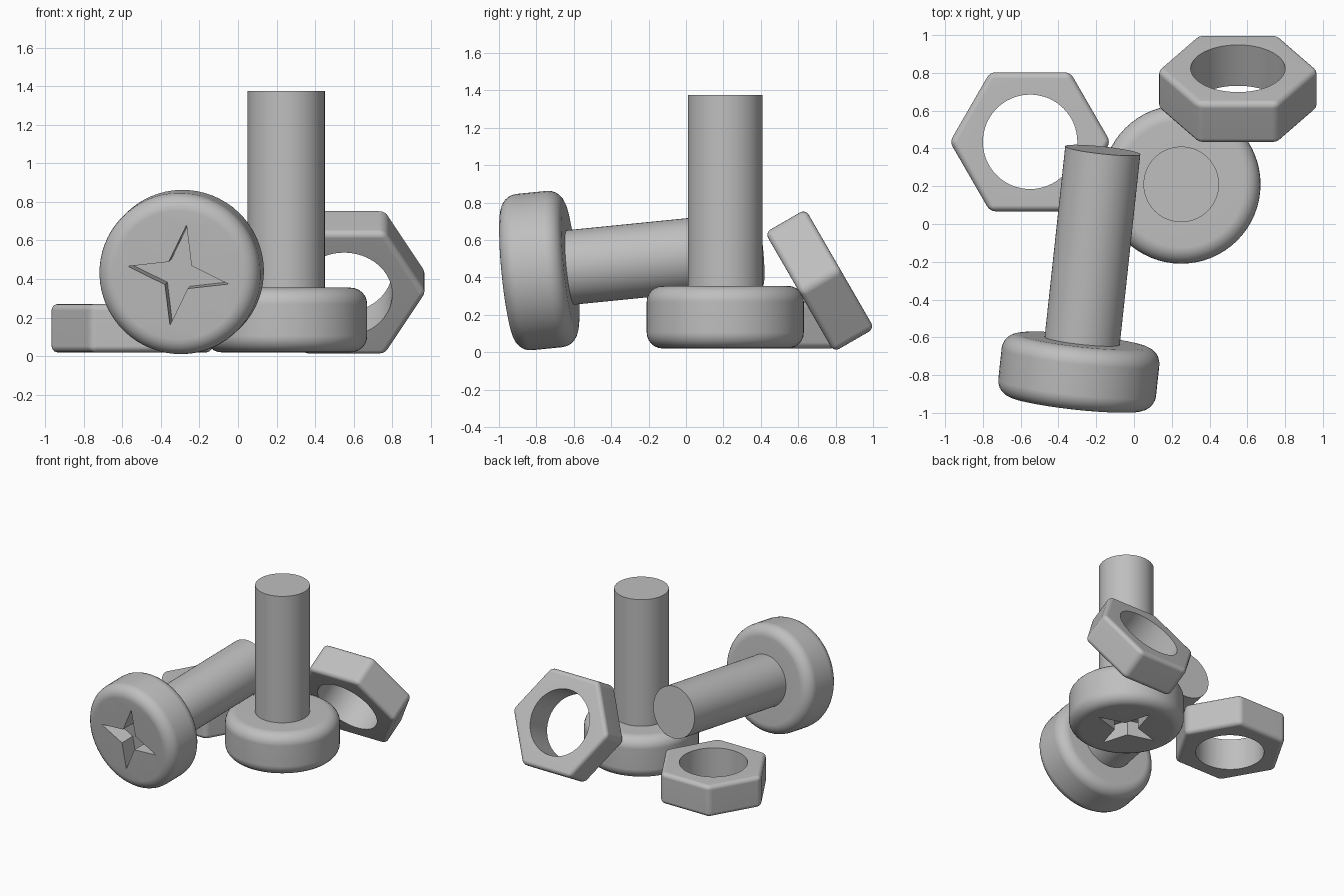
import bpy, bmesh
from math import sin, cos, pi, radians
from mathutils import Vector, Matrix

if "Cube" in bpy.data.objects:
    bpy.data.objects.remove(bpy.data.objects["Cube"])

SIDES = 64
HEAD_R, HEAD_H, HEAD_ROUND = 0.42, 0.335, 0.085
SHAFT_R, LENGTH = 0.2, 1.355
STAR_R, STAR_INNER, STAR_DEPTH = 0.265, 0.085, 0.12
NUT_R, NUT_H, HOLE_R, NUT_ROUND = 0.425, 0.25, 0.25, 0.032

steel = bpy.data.materials.new("grey steel")
steel.use_nodes = True
grey = (0.52, 0.52, 0.52, 1)
steel.diffuse_color = grey
steel.node_tree.nodes["Principled BSDF"].inputs["Base Color"].default_value = grey


def loop(bm, radii, z, sides):
    """Closed ring of edges; radii repeat around the ring."""
    verts = []
    for i in range(sides):
        a, r = 2 * pi * i / sides, radii[i % len(radii)]
        verts.append(bm.verts.new((r * cos(a), r * sin(a), z)))
    return verts, [bm.edges.new((verts[i - 1], verts[i])) for i in range(sides)]


def bridge(bm, a, b):
    for i in range(len(a)):
        bm.faces.new((a[i - 1], a[i], b[i], b[i - 1]))


def fill(bm, edges, up):
    bmesh.ops.triangle_fill(bm, edges=edges, use_beauty=True, normal=Vector((0, 0, up)))


def finish(bm, name, matrix):
    bmesh.ops.recalc_face_normals(bm, faces=bm.faces[:])
    mesh = bpy.data.meshes.new(name)
    bm.to_mesh(mesh)
    bm.free()
    mesh.materials.append(steel)
    obj = bpy.data.objects.new(name, mesh)
    bpy.context.collection.objects.link(obj)
    obj.matrix_world = matrix
    bpy.ops.object.select_all(action='DESELECT')
    obj.select_set(True)
    bpy.context.view_layer.objects.active = obj
    bpy.ops.object.shade_smooth_by_angle(angle=radians(35))
    weighted = obj.modifiers.new("flat_face_normals", 'WEIGHTED_NORMAL')
    weighted.keep_sharp = True


def bolt(name, matrix):
    bm = bmesh.new()
    # rounded head profile, then the plain shaft
    arc = [(HEAD_ROUND * sin(i * pi / 12), HEAD_ROUND * (1 - cos(i * pi / 12))) for i in range(7)]
    inner = HEAD_R - HEAD_ROUND
    profile = [(inner + dx, dz) for dx, dz in arc]
    profile += [(inner + dx, HEAD_H - dz) for dx, dz in reversed(arc)]
    profile += [(SHAFT_R, HEAD_H), (SHAFT_R, LENGTH)]
    rings = [loop(bm, [r], z, SIDES) for r, z in profile]
    for low, high in zip(rings, rings[1:]):
        bridge(bm, low[0], high[0])
    bm.faces.new(rings[-1][0])
    # four-pointed star recess in the head
    rim = loop(bm, [STAR_R, STAR_INNER], 0, 8)
    floor = loop(bm, [STAR_R, STAR_INNER], STAR_DEPTH, 8)
    fill(bm, rings[0][1] + rim[1], -1)
    bridge(bm, rim[0], floor[0])
    fill(bm, floor[1], -1)
    finish(bm, name, matrix)


def nut(name, matrix):
    bm = bmesh.new()
    # rounded hexagonal block
    bmesh.ops.create_cone(bm, cap_ends=True, segments=6, radius1=NUT_R, radius2=NUT_R,
                          depth=NUT_H, matrix=Matrix.Rotation(pi / 6, 4, 'Z'))
    # put the corners on the x axis
    corner = max(bm.verts, key=lambda v: v.co.x).co
    if abs(corner.y) > 0.01:
        bmesh.ops.rotate(bm, verts=bm.verts[:], matrix=Matrix.Rotation(pi / 6, 3, 'Z'))
    bmesh.ops.bevel(bm, geom=bm.edges[:], offset=NUT_ROUND, segments=4,
                    profile=0.5, affect='EDGES')
    # round through hole
    holes = []
    for side in (-1, 1):
        cap = next(f for f in bm.faces if f.normal.z * side > 0.999 and len(f.verts) >= 6)
        outer = cap.edges[:]
        bmesh.ops.delete(bm, geom=[cap], context='FACES_ONLY')
        ring = loop(bm, [HOLE_R], side * NUT_H / 2, SIDES)
        fill(bm, outer + ring[1], side)
        holes.append(ring[0])
    bridge(bm, *holes)
    finish(bm, name, matrix)


# upright bolt standing on its head
bolt("upright_bolt", Matrix.Translation((0.25, 0.21, 0.02)))

# fallen bolt, resting on the rim of its head
axis = Vector((0.108, 1, 0.1)).normalized()
side = axis.cross(Vector((0, 0, 1))).normalized()
tilt = Matrix((side, side.cross(axis) * -1, axis)).transposed()
if tilt.determinant() < 0:
    tilt = Matrix((side, side.cross(axis), axis)).transposed()
bolt("fallen_bolt", Matrix.Translation((-0.31, -0.95, 0.42)) @ tilt.to_4x4()
     @ Matrix.Rotation(radians(10), 4, 'Z'))

# nut lying flat and nut leaning over
nut("flat_nut", Matrix.Translation((-0.55, 0.435, 0.145)))
nut("leaning_nut", Matrix.Translation((0.55, 0.715, 0.383)) @ Matrix.Rotation(radians(-60), 4, 'X'))
